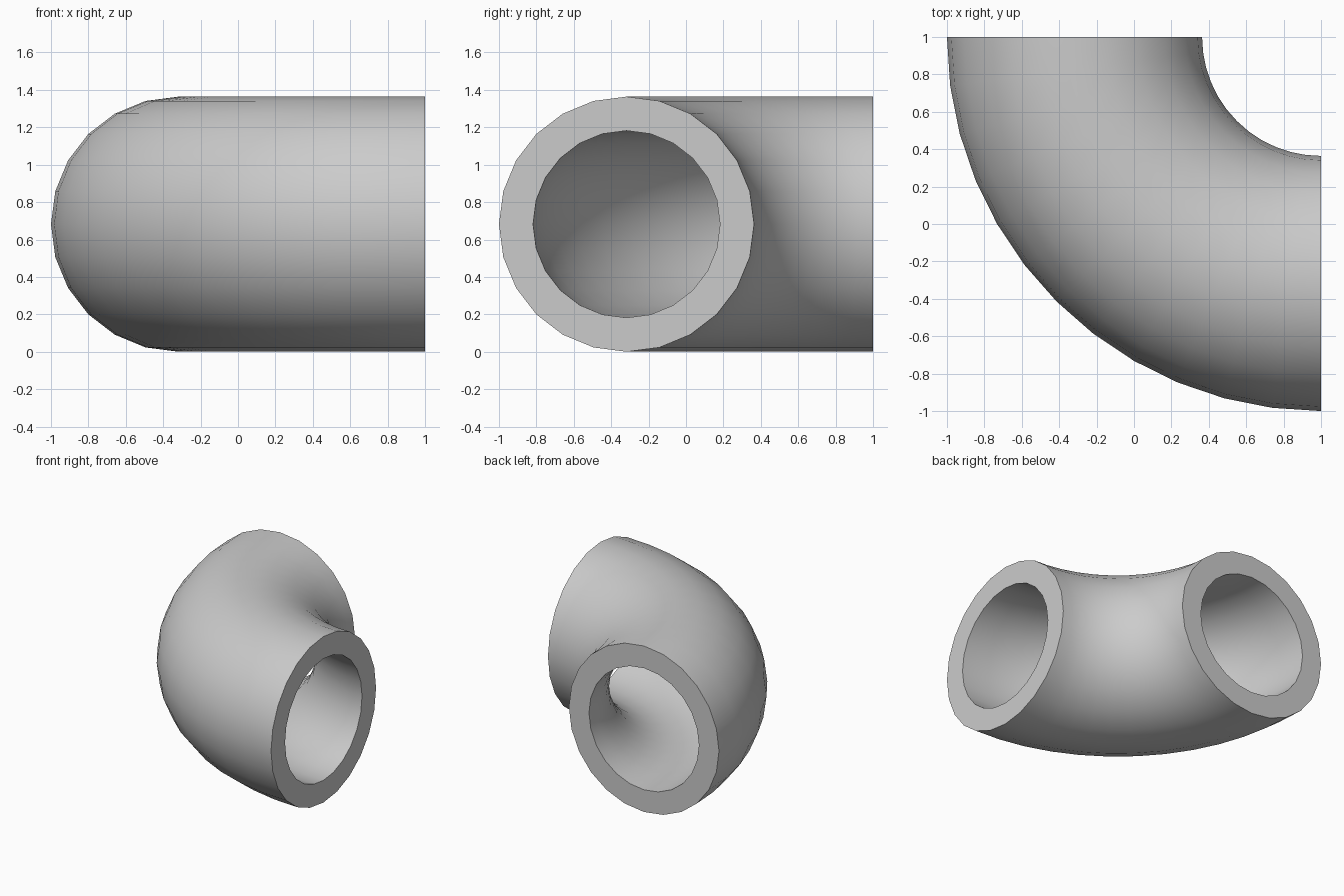
import bpy
import bmesh
from math import cos, sin, pi, radians
from mathutils import Vector

cube = bpy.data.objects.get("Cube")
if cube:
    bpy.data.objects.remove(cube, do_unlink=True)

OUTER, BORE = 0.682, 0.5      # pipe radii
BEND = 2 - OUTER              # centreline bend radius
SIDES, STEPS = 24, 12
PIVOT = Vector((1, 1, OUTER))

grey = bpy.data.materials.new("pipe grey")
grey.use_nodes = True
colour = (0.6, 0.6, 0.6, 1)
grey.diffuse_color = colour
grey.node_tree.nodes["Principled BSDF"].inputs["Base Color"].default_value = colour

bm = bmesh.new()


def ring(radius):
    """Circle of vertices on the open end that faces +x."""
    return [bm.verts.new(PIVOT + Vector((0, -BEND + radius * cos(a), radius * sin(a))))
            for a in (2 * pi * i / SIDES for i in range(SIDES))]


# Flat annular end, swept a quarter turn into the bent pipe wall
outer, inner = ring(OUTER), ring(BORE)
end = [bm.faces.new((outer[i], outer[(i + 1) % SIDES],
                     inner[(i + 1) % SIDES], inner[i])) for i in range(SIDES)]
edges = list({e for f in end for e in f.edges if len(e.link_faces) == 1})
swept = bmesh.ops.spin(bm, geom=edges, cent=PIVOT, axis=(0, 0, 1),
                       angle=-pi / 2, steps=STEPS, use_duplicate=False)

# Flat annular end that faces +y
rim = [g for g in swept["geom_last"] if isinstance(g, bmesh.types.BMEdge)]
bmesh.ops.bridge_loops(bm, edges=rim)
bmesh.ops.recalc_face_normals(bm, faces=bm.faces)

mesh = bpy.data.meshes.new("pipe_elbow")
bm.to_mesh(mesh)
bm.free()
mesh.materials.append(grey)
elbow = bpy.data.objects.new("pipe_elbow", mesh)
bpy.context.collection.objects.link(elbow)

# Smooth walls, crisp end rims
bpy.ops.object.select_all(action="DESELECT")
elbow.select_set(True)
bpy.context.view_layer.objects.active = elbow
bpy.ops.object.shade_smooth_by_angle(angle=radians(40))
